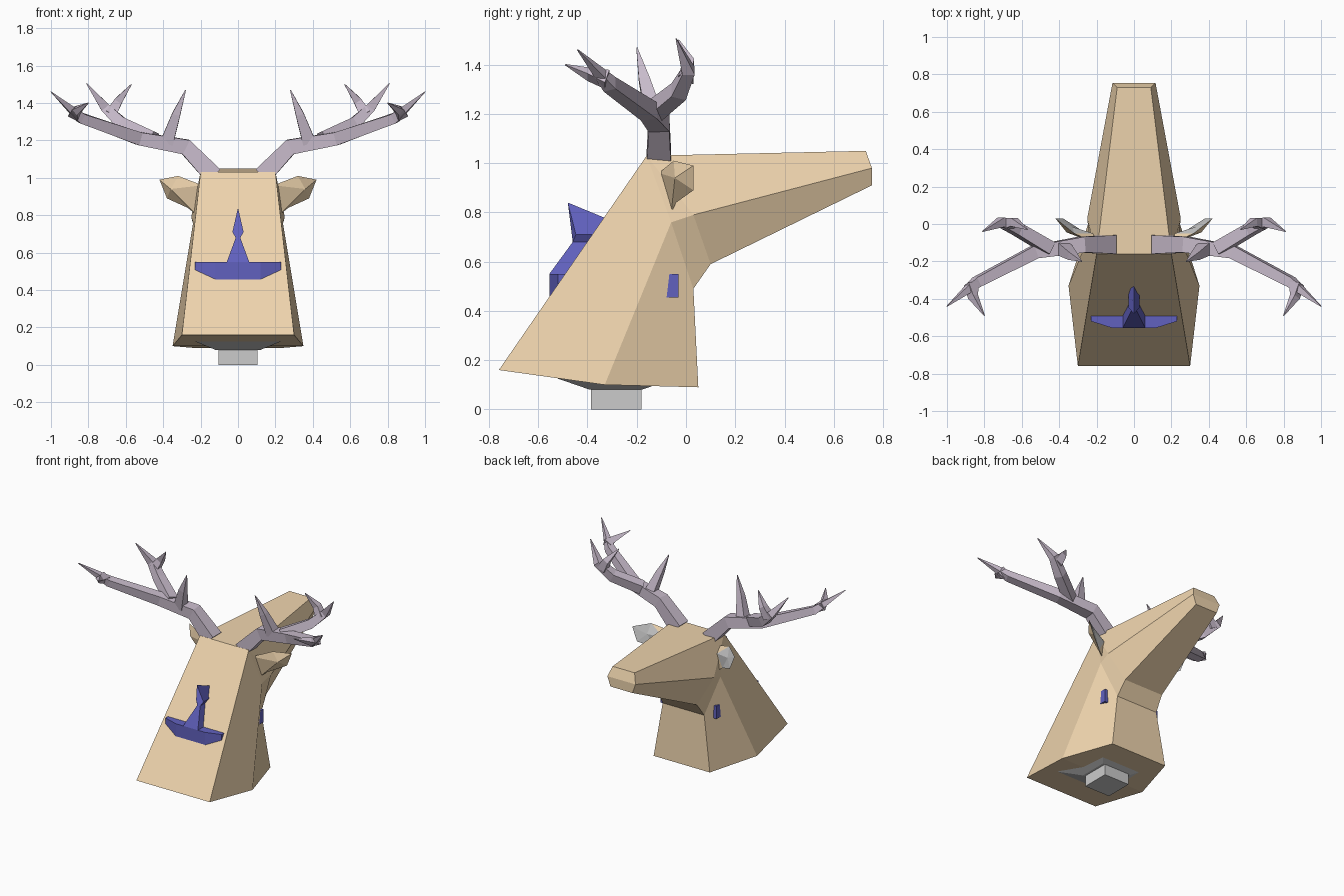
import bpy, math
from mathutils import Vector

if "Cube" in bpy.data.objects:
    bpy.data.objects.remove(bpy.data.objects["Cube"])


def material(name, color):
    m = bpy.data.materials.new(name)
    m.diffuse_color = (*color, 1)
    m.use_nodes = True
    m.node_tree.nodes["Principled BSDF"].inputs["Base Color"].default_value = m.diffuse_color
    return m


TAN = material("tan", (0.86, 0.66, 0.42))
HORN = material("horn", (0.58, 0.50, 0.60))
BLUE = material("blue", (0.12, 0.12, 0.52))


def build(name, verts, faces, mat=None):
    me = bpy.data.meshes.new(name)
    me.from_pydata([tuple(v) for v in verts], [], faces)
    ob = bpy.data.objects.new(name, me)
    bpy.context.collection.objects.link(ob)
    if mat:
        me.materials.append(mat)
    # consistent outward normals
    import bmesh
    bm = bmesh.new()
    bm.from_mesh(me)
    bmesh.ops.recalc_face_normals(bm, faces=bm.faces)
    bm.to_mesh(me)
    bm.free()
    return ob


def mirror(ob):
    md = ob.modifiers.new("mirror", 'MIRROR')
    md.use_mirror_merge = False
    return ob


def loft(name, rings, mat=None):
    n = len(rings[0])
    verts = [v for r in rings for v in r]
    faces = [[i * n + j, i * n + (j + 1) % n, (i + 1) * n + (j + 1) % n, (i + 1) * n + j]
             for i in range(len(rings) - 1) for j in range(n)]
    faces += [list(range(n)), [len(verts) - n + j for j in range(n)]]
    return build(name, verts, faces, mat)


# Head and neck: right-half points, mirrored by index
half = [(.30, -.76, .16), (.35, -.33, .10), (.23, .05, .09), (.17, .03, .49),
        (.16, .10, .59), (.09, .755, .91), (.115, .755, .98), (.09, .73, 1.05),
        (.20, -.16, 1.03), (.24, -.06, .76), (.25, .03, .79)]
n = len(half)
sides = [(0, 1, 9, 8), (1, 2, 3, 9), (3, 4, 10, 9), (8, 9, 10), (8, 10, 6, 7), (10, 4, 5, 6)]
faces = sides + [tuple(i + n for i in f) for f in sides]
loop = [0, 1, 2, 3, 4, 5, 6, 7, 8, 0]
faces += [(a, b, b + n, a + n) for a, b in zip(loop, loop[1:])]
build("head", half + [(-x, y, z) for x, y, z in half], faces, TAN)

# Ears: grey inner face, tan back
rim = [(.22, -.05, .93), (.32, -.05, 1.01), (.42, .03, .99), (.38, .03, .89), (.27, -.04, .84)]
back = [(.19, -.11, .96), (.36, -.045, .94), (.22, -.06, .80)]
inner = [(.33, -.015, .94)]
mirror(build("ear_inner", rim + inner, [(i, (i + 1) % 5, 5) for i in range(5)]))
mirror(build("ear_back", rim + back,
             [(0, 1, 5), (1, 6, 5), (1, 2, 6), (2, 3, 6), (3, 4, 6), (4, 7, 6), (5, 6, 7), (0, 5, 7), (0, 7, 4)], TAN))


# Antlers: four-sided tapering tubes
def tine(name, path):
    rings = []
    pts = [Vector(p[:3]) for p in path]
    for i, p in enumerate(pts):
        d = (pts[min(i + 1, len(pts) - 1)] - pts[max(i - 1, 0)]).normalized()
        u = d.cross(Vector((0, 1, 0))).normalized()
        w = d.cross(u)
        r = path[i][3]
        rings.append([p + (u * a + w * b) * r for a, b in ((-1, -1), (1, -1), (1, 1), (-1, 1))])
    mirror(loft(name, rings, HORN))


tine("antler_beam", [(.13, -.11, 1.01, .05), (.28, -.11, 1.165, .042), (.53, -.15, 1.21, .035),
                     (.84, -.31, 1.32, .027), (1.0, -.44, 1.46, .002)])
tine("antler_end_tine", [(.87, -.32, 1.34, .03), (.86, -.39, 1.36, .02), (.80, -.49, 1.40, .002)])
tine("antler_rear_branch", [(.45, -.13, 1.21, .035), (.62, -.03, 1.29, .032), (.71, .01, 1.375, .025),
                            (.81, -.04, 1.505, .002)])
tine("antler_rear_tine", [(.68, .0, 1.34, .03), (.64, .01, 1.41, .022), (.57, -.03, 1.50, .002)])
tine("antler_brow_tine", [(.38, -.13, 1.19, .035), (.33, -.17, 1.34, .022), (.28, -.20, 1.47, .002)])

# Blue crossbar passing through the neck
bar = [(-.23, -.52), (-.12, -.555), (.12, -.555), (.23, -.52), (.23, -.03), (-.23, -.03)]
loft("crossbar", [[(x, y, z) for x, y in bar] for z in (.455, .55)], BLUE)

# Blue upright with a pinched waist and a ridged tip
up = [(.06, .55, -.555), (.012, .68, -.46), (.03, .71, -.447), (0, .84, -.48),
      (-.03, .71, -.447), (-.012, .68, -.46), (-.06, .55, -.555)]
front = [(x, y, z) for x, z, y in up]
rear = [(x, -.25, min(z, .745)) for x, z, y in up]
loft("upright", [front, rear], BLUE)


# Mounting block and flared collar under the neck
def rect(x, y0, y1, z):
    return [(-x, y0, z), (x, y0, z), (x, y1, z), (-x, y1, z)]


loft("mount_block", [rect(.103, -.385, -.18, 0), rect(.103, -.385, -.18, .09)])
loft("mount_collar", [rect(.12, -.39, -.18, .08), rect(.23, -.52, -.05, .125)])
